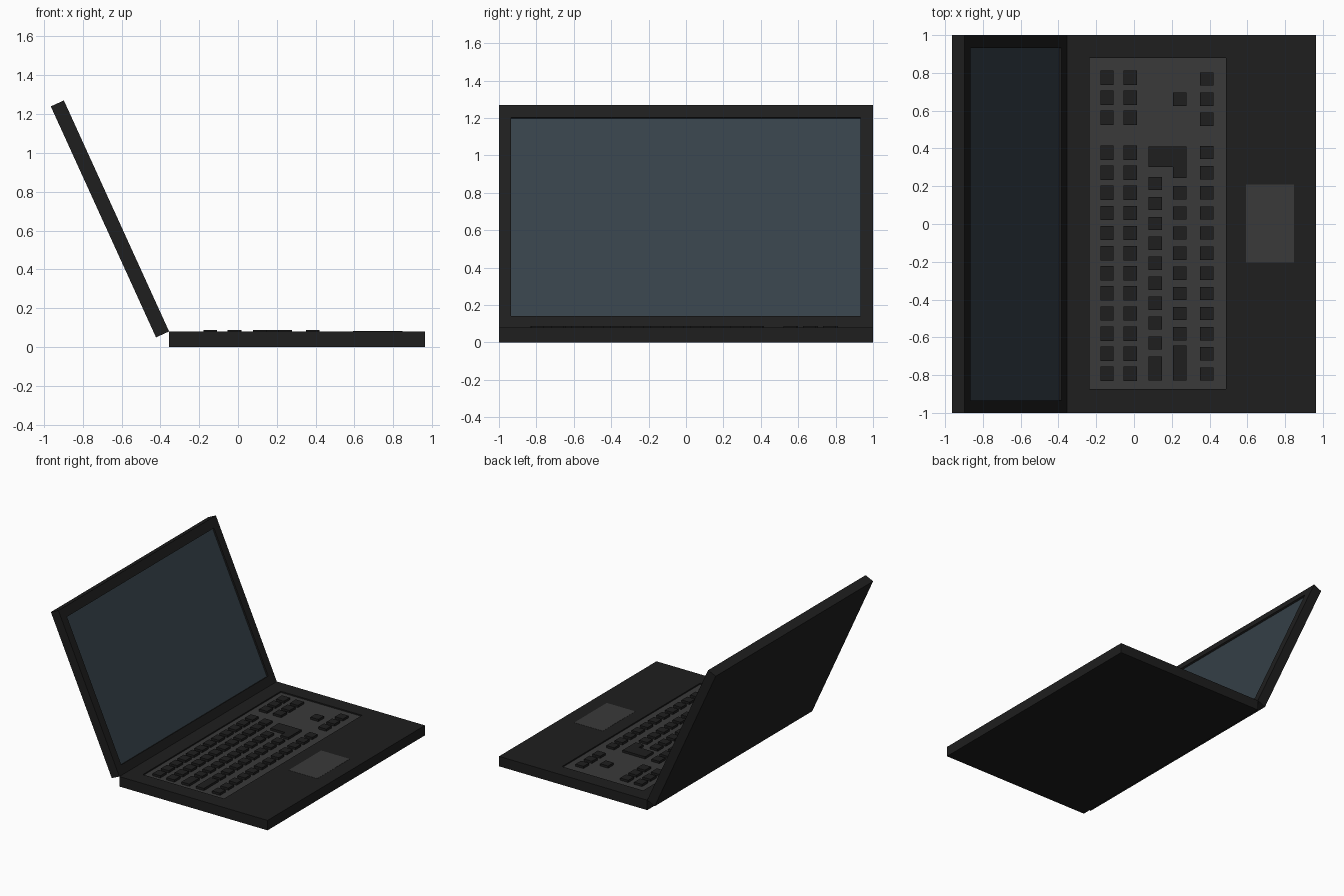
import bpy, bmesh
from math import atan2
from mathutils import Matrix, Vector

if "Cube" in bpy.data.objects:
    bpy.data.objects.remove(bpy.data.objects["Cube"])


def material(name, r, g, b):
    m = bpy.data.materials.new(name)
    m.diffuse_color = (r, g, b, 1)
    m.use_nodes = True
    m.node_tree.nodes["Principled BSDF"].inputs["Base Color"].default_value = m.diffuse_color
    return m


BLACK = material("black_plastic", 0.013, 0.013, 0.013)
GREY = material("grey_plastic", 0.042, 0.042, 0.042)
GLASS = material("screen_glass", 0.036, 0.053, 0.066)


def finish(bm, name, *mats):
    bmesh.ops.recalc_face_normals(bm, faces=bm.faces)
    mesh = bpy.data.meshes.new(name)
    bm.to_mesh(mesh)
    bm.free()
    for m in mats:
        mesh.materials.append(m)
    ob = bpy.data.objects.new(name, mesh)
    bpy.context.collection.objects.link(ob)
    return ob


def add_box(bm, x0, x1, y0, y1, z0, z1):
    size = Matrix.Diagonal((x1 - x0, y1 - y0, z1 - z0, 1))
    mid = Matrix.Translation(((x0 + x1) / 2, (y0 + y1) / 2, (z0 + z1) / 2))
    return bmesh.ops.create_cube(bm, size=1, matrix=mid @ size)


def prism(bm, outline, z0, z1):
    face = bm.faces.new([bm.verts.new((x, y, z0)) for x, y in outline])
    ext = bmesh.ops.extrude_face_region(bm, geom=[face])
    for v in ext["geom"]:
        if isinstance(v, bmesh.types.BMVert):
            v.co.z = z1


def tray(name, box, hole, depth, floor_mat):
    """Slab whose top face has a sunken rectangle in a second material."""
    bm = bmesh.new()
    add_box(bm, *box)
    bm.normal_update()
    top = max(bm.faces, key=lambda f: f.calc_center_median().z)
    mid = top.calc_center_median()
    bmesh.ops.inset_individual(bm, faces=[top], thickness=0.02)
    x0, x1, y0, y1 = hole
    for v in top.verts:
        v.co.x = x0 if v.co.x < mid.x else x1
        v.co.y = y0 if v.co.y < mid.y else y1
    bmesh.ops.inset_individual(bm, faces=[top], thickness=0.0)
    for v in top.verts:
        v.co.z -= depth
    top.material_index = 1
    return finish(bm, name, BLACK, floor_mat)


# Base with sunken keyboard bed
tray("base", (-0.355, 0.963, -1, 1, 0, 0.08), (-0.235, 0.487, -0.873, 0.88), 0.01, GREY)

# Touchpad
bm = bmesh.new()
add_box(bm, 0.593, 0.847, -0.203, 0.21, 0.07, 0.0812)
finish(bm, "touchpad", GREY)

# Lid with sunken screen, modelled flat then tilted about its hinge edge
hinge, tip = Vector((-0.355, 0, 0.08)), Vector((-0.897, 0, 1.27))
axis = tip - hinge
L = axis.length
lid = tray("lid", (-L, 0, -1, 1, -0.074, 0), (-L + 0.074, -0.068, -0.935, 0.932), 0.014, GLASS)
lid.data.transform(Matrix.Translation(hinge) @ Matrix.Rotation(atan2(axis.z, -axis.x), 4, 'Y'))

# Keys
Z0, Z1 = 0.069, 0.088
ROWS = [(-0.178, -0.108), (-0.055, 0.017), (0.077, 0.147), (0.206, 0.277), (0.35, 0.42)]
bm = bmesh.new()


def key(row, y, half=0.037):
    add_box(bm, *ROWS[row], y - half, y + half, Z0, Z1)


grid = [0.378 - 0.1065 * i for i in range(12)]
for row in (0, 1, 4):
    half = 0.035 if row == 4 else 0.038
    for y in grid + [0.775, 0.668, 0.562]:
        key(row, y - (0.007 if row == 4 and y > 0.5 else 0), half)
for i in range(9):
    key(2, 0.214 - 0.1055 * i, 0.035)
for y in grid[2:10]:
    key(3, y, 0.035)
key(3, 0.66, 0.035)
key(2, -0.765, 0.064)
key(3, -0.736, 0.093)
finish(bm, "keys", BLACK)

# L-shaped enter key
bm = bmesh.new()
prism(bm, [(0.077, 0.41), (0.077, 0.302), (0.206, 0.302), (0.206, 0.243),
           (0.277, 0.243), (0.277, 0.41)], Z0, Z1)
finish(bm, "enter_key", BLACK)
